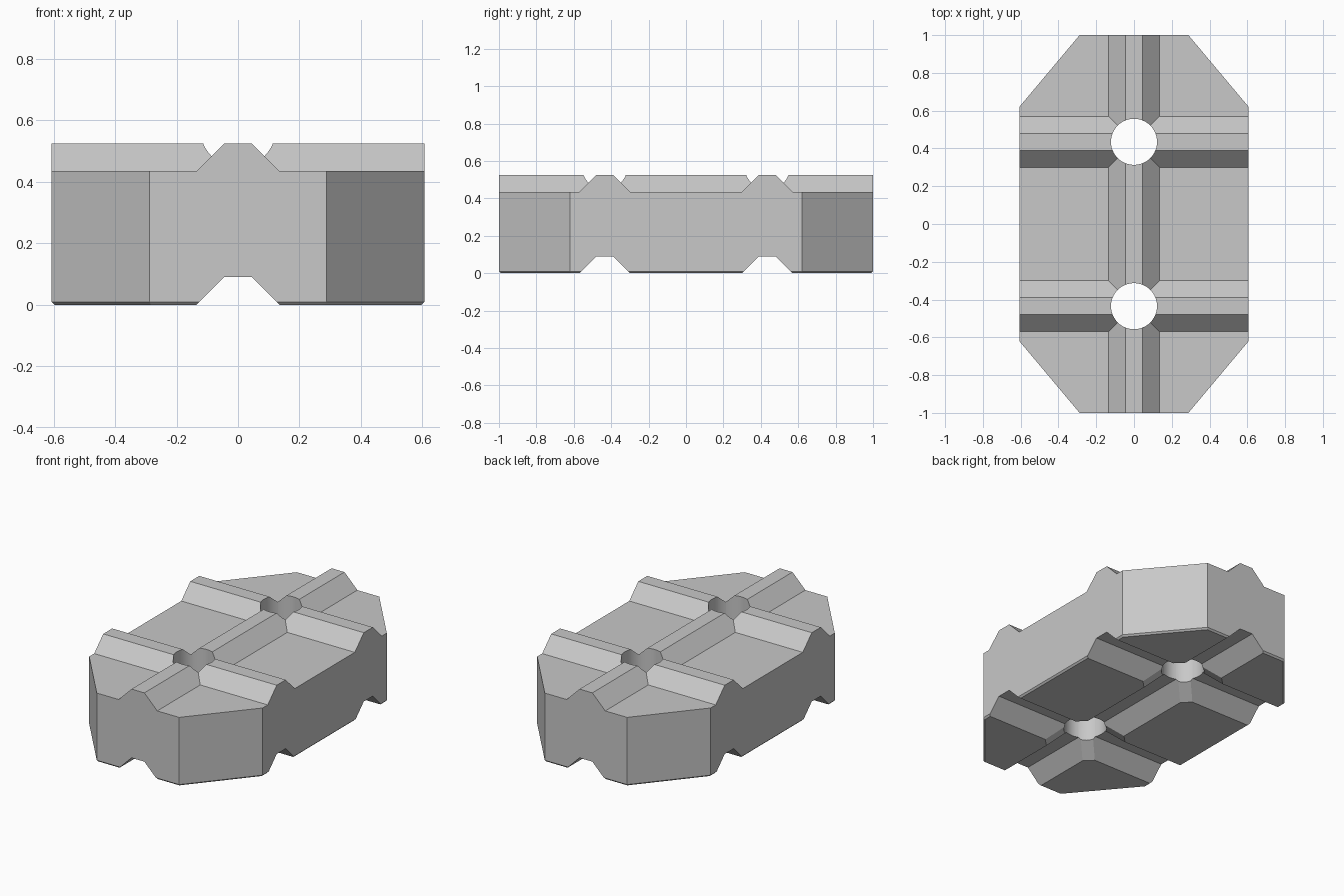
import bpy, bmesh, math

cube = bpy.data.objects.get("Cube")
if cube:
    bpy.data.objects.remove(cube, do_unlink=True)

GREY = (0.58, 0.58, 0.58, 1)
HEIGHT, DECK = 0.525, 0.435      # ridge top and sunken deck
RIDGE, FLAT = 0.135, 0.045       # half widths of a ridge or groove
GROOVE = RIDGE - FLAT            # groove depth
HOLE_Y, HOLE_R = 0.435, 0.122

mat = bpy.data.materials.new("stone_grey")
mat.diffuse_color = GREY
mat.use_nodes = True
mat.node_tree.nodes["Principled BSDF"].inputs["Base Color"].default_value = GREY


def loft(name, rings):
    """Closed solid through rings of equal point count."""
    bm = bmesh.new()
    loops = [[bm.verts.new(p) for p in ring] for ring in rings]
    n = len(loops[0])
    for a, b in zip(loops, loops[1:]):
        for i in range(n):
            bm.faces.new((a[i], a[(i + 1) % n], b[(i + 1) % n], b[i]))
    bm.faces.new(loops[0][::-1])
    bm.faces.new(loops[-1])
    bmesh.ops.recalc_face_normals(bm, faces=bm.faces)
    mesh = bpy.data.meshes.new(name)
    bm.to_mesh(mesh)
    bm.free()
    mesh.materials.append(mat)
    obj = bpy.data.objects.new(name, mesh)
    bpy.context.collection.objects.link(obj)
    return obj


def rect(x0, x1, y0, y1, z):
    return [(x0, y0, z), (x1, y0, z), (x1, y1, z), (x0, y1, z)]


def polygon(radius, sides, y, z):
    turn = 2 * math.pi / sides
    return [(radius * math.cos(i * turn), y + radius * math.sin(i * turn), z)
            for i in range(sides)]


def octagon(inset, z):
    quarter = [(0.607 - inset, 0.62 - inset / 2), (0.288 - inset / 2, 1 - inset)]
    half = quarter + [(-x, y) for x, y in reversed(quarter)]
    return [(x, y, z) for x, y in half + [(-x, -y) for x, y in half]]


# Block with clipped corners and a small bevel around the base
block = loft("paving_block", [octagon(0.01, 0), octagon(0, 0.01), octagon(0, HEIGHT)])
bpy.context.view_layer.objects.active = block
block.select_set(True)


def cut(cutter):
    cutter.hide_render = True
    mod = block.modifiers.new("cut", 'BOOLEAN')
    mod.operation = 'DIFFERENCE'
    mod.solver = 'EXACT'
    mod.object = cutter
    bpy.ops.object.modifier_apply(modifier=mod.name)
    bpy.data.objects.remove(cutter, do_unlink=True)


# Six sloped pockets leave the crossing ridges on top
rise = HEIGHT - DECK + 0.02
inner, outer = HOLE_Y - RIDGE, HOLE_Y + RIDGE
for x0, x1 in ((-1.5, -RIDGE), (RIDGE, 1.5)):
    for y0, y1 in ((-1.5, -outer), (-inner, inner), (outer, 1.5)):
        cut(loft("pocket_cutter", [
            rect(x0, x1, y0, y1, DECK),
            rect(x0 - rise, x1 + rise, y0 - rise, y1 + rise, DECK + rise)]))

# Matching grooves underneath
low, wide = -0.05, RIDGE + 0.05
profile = [(-wide, low), (wide, low), (FLAT, GROOVE), (-FLAT, GROOVE)]
cut(loft("long_groove_cutter", [[(u, y, z) for u, z in profile] for y in (-1.5, 1.5)]))
for side in (-1, 1):
    cut(loft("cross_groove_cutter",
             [[(x, side * HOLE_Y + u, z) for u, z in profile] for x in (-1.5, 1.5)]))

# Blunted groove corners, then the through holes
for side in (-1, 1):
    y = side * HOLE_Y
    cut(loft("corner_cutter", [polygon(2 * (RIDGE - z) + 0.05, 4, y, z)
                               for z in (low, GROOVE - 0.001)]))
    cut(loft("hole_cutter", [polygon(HOLE_R, 48, y, z) for z in (-0.2, 0.8)]))

bpy.ops.object.shade_smooth_by_angle(angle=math.radians(20))
